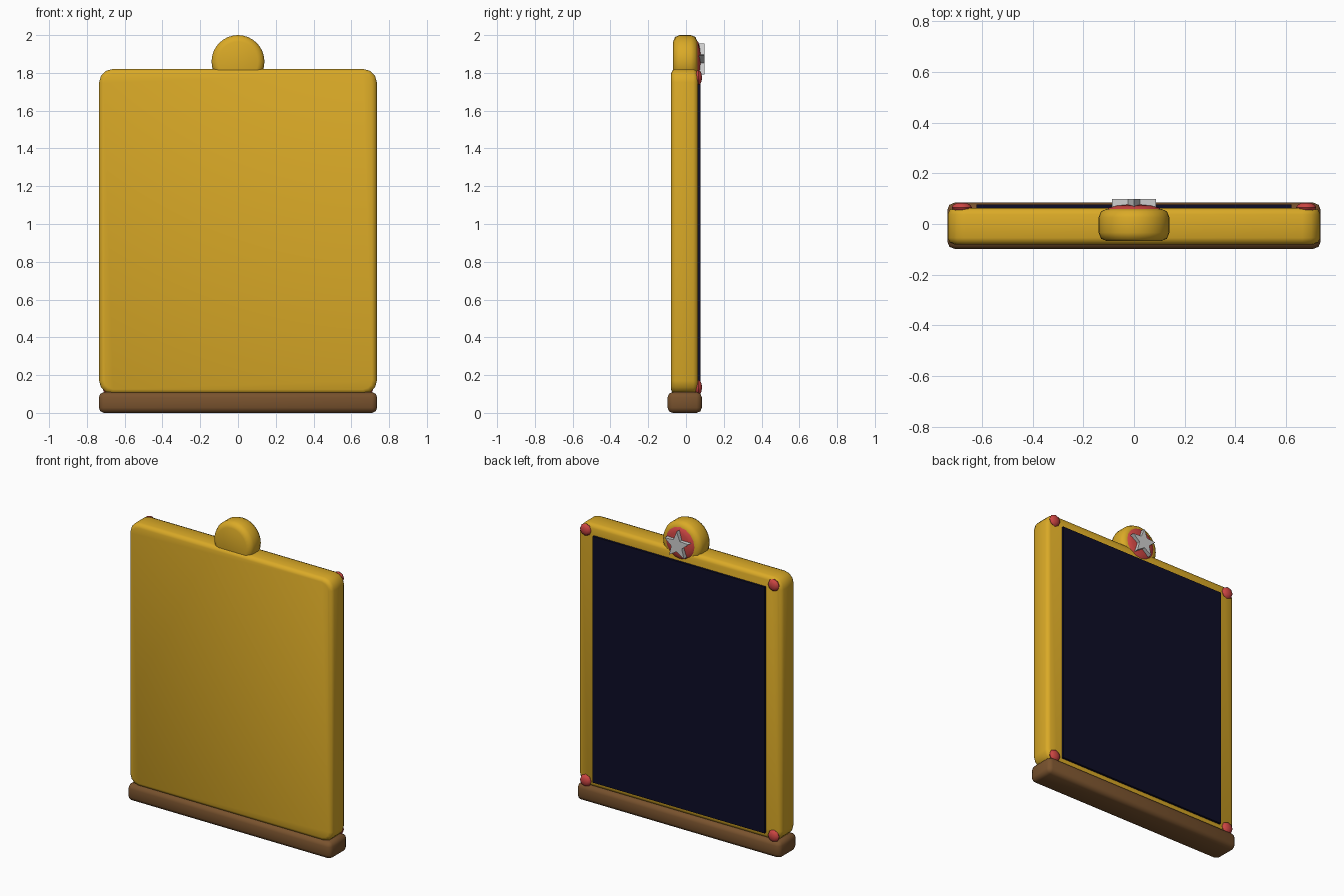
import bpy, bmesh, math
from mathutils import Matrix, Vector

cube = bpy.data.objects.get("Cube")
if cube:
    bpy.data.objects.remove(cube, do_unlink=True)


def material(name, rgb, metallic=0.0):
    m = bpy.data.materials.new(name)
    m.use_nodes = True
    color = (*rgb, 1.0)
    m.diffuse_color = color
    m.node_tree.nodes["Principled BSDF"].inputs["Base Color"].default_value = color
    return m


gold = material("gold", (0.70, 0.40, 0.02))
brown = material("brown", (0.19, 0.085, 0.027))
navy = material("navy", (0.004, 0.004, 0.02))
red = material("red", (0.60, 0.06, 0.055))
silver = material("silver", (0.62, 0.62, 0.62))


def finish(name, bm, mat, smooth=None):
    bmesh.ops.recalc_face_normals(bm, faces=bm.faces)
    mesh = bpy.data.meshes.new(name)
    bm.to_mesh(mesh)
    bm.free()
    mesh.materials.append(mat)
    ob = bpy.data.objects.new(name, mesh)
    bpy.context.collection.objects.link(ob)
    if smooth:
        bpy.ops.object.select_all(action="DESELECT")
        bpy.context.view_layer.objects.active = ob
        ob.select_set(True)
        bpy.ops.object.shade_smooth_by_angle(angle=math.radians(smooth))
    return ob


def bevel(bm, edges, width, segments):
    bmesh.ops.bevel(bm, geom=list(edges), offset=width, segments=segments,
                    profile=0.5, affect="EDGES", clamp_overlap=True)


def box(lo, hi):
    bm = bmesh.new()
    lo, hi = Vector(lo), Vector(hi)
    bmesh.ops.create_cube(bm, size=1)
    bmesh.ops.scale(bm, vec=hi - lo, verts=bm.verts)
    bmesh.ops.translate(bm, vec=(lo + hi) / 2, verts=bm.verts)
    return bm


def prism(points, y0, y1):
    """Extrude an outline in the xz plane along y."""
    bm = bmesh.new()
    face = bm.faces.new([bm.verts.new((x, y0, z)) for x, z in points])
    new = bmesh.ops.extrude_face_region(bm, geom=[face])["geom"]
    bmesh.ops.translate(bm, vec=(0, y1 - y0, 0),
                        verts=[v for v in new if isinstance(v, bmesh.types.BMVert)])
    return bm


def rim_edges(bm, y):
    return [e for e in bm.edges if all(abs(v.co.y - y) < 1e-4 for v in e.verts)]


def jewel(name, x, z, radius, y, depth, sides, rings):
    """Flattened ball facing the back."""
    bm = bmesh.new()
    bmesh.ops.create_uvsphere(bm, u_segments=sides, v_segments=rings, radius=1)
    place = (Matrix.Translation((x, y, z)) @ Matrix.Diagonal((radius, depth, radius, 1))
             @ Matrix.Rotation(math.pi / 2, 4, "X"))
    bmesh.ops.transform(bm, matrix=place, verts=bm.verts)
    finish(name, bm, red, 50)


# Frame: rounded corners, then a softer rim front and back
bm = box((-0.735, -0.08, 0.10), (0.735, 0.063, 1.82))
bevel(bm, [e for e in bm.edges if abs(e.verts[0].co.y - e.verts[1].co.y) > 0.1], 0.07, 3)
bevel(bm, rim_edges(bm, -0.08) + rim_edges(bm, 0.063), 0.025, 2)
finish("frame", bm, gold, 50)

# Foot rail
bm = box((-0.737, -0.098, 0), (0.737, 0.084, 0.11))
bevel(bm, bm.edges, 0.028, 2)
finish("foot_rail", bm, brown, 50)

# Dark panel on the back
finish("panel", box((-0.622, 0.05, 0.14), (0.622, 0.077, 1.75)), navy)

# Round crest
circle = [(0.14 * math.cos(math.tau * i / 32), 1.86 + 0.14 * math.sin(math.tau * i / 32))
          for i in range(32)]
bm = prism(circle, -0.068, 0.06)
bevel(bm, rim_edges(bm, -0.068) + rim_edges(bm, 0.06), 0.034, 2)
finish("crest", bm, gold, 50)

# Crest medallion with star
jewel("medallion", 0, 1.865, 0.105, 0.058, 0.02, 16, 8)
star = []
for i in range(10):
    r = 0.091 if i % 2 == 0 else 0.04
    a = math.pi / 2 + math.pi * i / 5
    star.append((r * math.cos(a), 1.864 + r * math.sin(a)))
finish("star", prism(star, 0.068, 0.098), silver)

# Corner studs
for side, x in (("left", 0.68), ("right", -0.68)):
    for level, z in (("top", 1.775), ("bottom", 0.135)):
        jewel(f"stud_{level}_{side}", x, z, 0.04, 0.065, 0.02, 8, 6)
